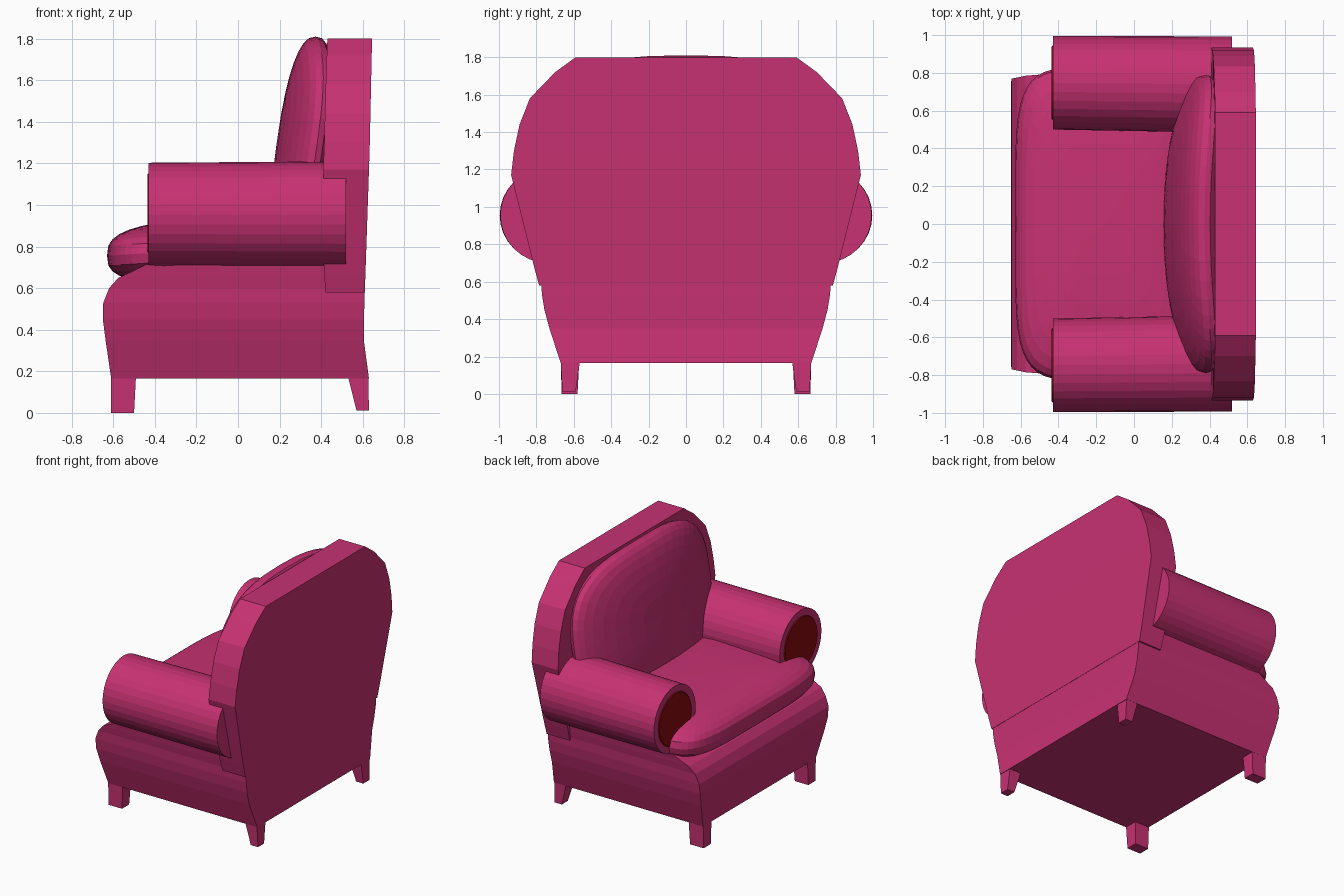
import bpy, bmesh, math
from mathutils import Matrix

if "Cube" in bpy.data.objects:
    bpy.data.objects.remove(bpy.data.objects["Cube"])


def material(name, colour):
    m = bpy.data.materials.new(name)
    m.diffuse_color = (*colour, 1)
    m.use_nodes = True
    m.node_tree.nodes["Principled BSDF"].inputs["Base Color"].default_value = m.diffuse_color
    return m


PINK = material("raspberry fabric", (0.57, 0.031, 0.168))
RED = material("dark red", (0.24, 0.003, 0.004))


def finish(name, bm, mats=(PINK,)):
    bmesh.ops.recalc_face_normals(bm, faces=bm.faces)
    mesh = bpy.data.meshes.new(name)
    bm.to_mesh(mesh)
    bm.free()
    for m in mats:
        mesh.materials.append(m)
    obj = bpy.data.objects.new(name, mesh)
    bpy.context.collection.objects.link(obj)
    return obj


def skin(bm, rings):
    """Join closed rings of points into a capped solid."""
    loops = [[bm.verts.new(p) for p in r] for r in rings]
    for a, b in zip(loops, loops[1:]):
        for i in range(len(a)):
            j = (i + 1) % len(a)
            bm.faces.new((a[i], a[j], b[j], b[i]))
    bm.faces.new(loops[0])
    bm.faces.new(loops[-1])


def stack(name, rows):
    """Stack of rectangles: z, x range and y range."""
    bm = bmesh.new()
    skin(bm, [[(x0, y0, z), (x1, y0, z), (x1, y1, z), (x0, y1, z)]
              for z, x0, x1, y0, y1 in rows])
    return finish(name, bm)


def spow(v, e):
    return math.copysign(abs(v) ** e, v)


def cushion(name, half, plan, crown, place, nu=48, nv=16):
    """Pillow: rounded rectangle plan, domed thickness, then placed by a function."""
    bm = bmesh.new()
    rings = []
    for k in range(nv + 1):
        t = -math.pi / 2 + math.pi * (k + 0.02) / (nv + 0.04)
        r, h = spow(math.cos(t), crown), spow(math.sin(t), crown)
        rings.append([place(half[0] * r * spow(math.cos(u), plan),
                            half[1] * r * spow(math.sin(u), plan), half[2] * h)
                      for u in (2 * math.pi * i / nu for i in range(nu))])
    skin(bm, rings)
    return finish(name, bm)


# Base with rolled front edge
stack("base", [(z, x0, x1, -w, w) for z, x0, x1, w in [
    (0.165, -0.61, 0.63, 0.67), (0.35, -0.637, 0.605, 0.73), (0.45, -0.65, 0.606, 0.757),
    (0.53, -0.648, 0.608, 0.77), (0.60, -0.62, 0.608, 0.775), (0.65, -0.575, 0.608, 0.785),
    (0.68, -0.51, 0.608, 0.79), (0.73, -0.41, 0.608, 0.80)]])

# Backrest slab with rounded shoulders
stack("backrest", [(z, x0, x1, -w, w) for z, x0, x1, w in [
    (0.58, 0.42, 0.61, 0.785), (0.67, 0.415, 0.613, 0.81), (1.17, 0.41, 0.63, 0.935),
    (1.30, 0.415, 0.634, 0.92), (1.44, 0.418, 0.637, 0.89), (1.58, 0.422, 0.64, 0.835),
    (1.72, 0.427, 0.643, 0.70), (1.80, 0.43, 0.645, 0.59)]])

# Seat cushion, rising slightly to the back
cushion("seat_cushion", (0.48, 0.83, 0.15), 0.4, 0.7,
        lambda a, b, h: (a - 0.15, b, h + 0.785 + 0.06 * a))

# Back cushion, leaning back and curving round at the sides
cushion("back_cushion", (0.79, 0.52, 0.115), 0.7, 0.8,
        lambda a, b, h: (0.30 + h + 0.14 * b + 0.08 * (a / 0.79) ** 2, a, 1.29 + b))

for side, s in (("left", 1), ("right", -1)):
    # Rolled arm with a dark red disc set in the front end
    bm = bmesh.new()
    n = 32
    rings = []
    for x, r, cy in [(0.52, 0.255, 0.738), (-0.43, 0.248, 0.748),
                     (-0.43, 0.197, 0.748), (-0.436, 0.192, 0.748)]:
        rings.append([(x, s * (cy + r * math.cos(2 * math.pi * i / n)),
                       0.955 + r * math.sin(2 * math.pi * i / n)) for i in range(n)])
    skin(bm, rings)
    for f in bm.faces:
        if f.calc_center_median().x < -0.431:
            f.material_index = 1
    finish(side + "_arm", bm, (PINK, RED))

    # Tapered legs
    for name, rows in (
            ("front_leg", [(0.0, -0.612, -0.50, 0.58, 0.665), (0.19, -0.612, -0.49, 0.57, 0.67)]),
            ("back_leg", [(0.012, 0.57, 0.63, 0.59, 0.662), (0.19, 0.525, 0.626, 0.565, 0.67)])):
        stack(side + "_" + name, [(z, a, b, *sorted((s * c, s * d))) for z, a, b, c, d in rows])
